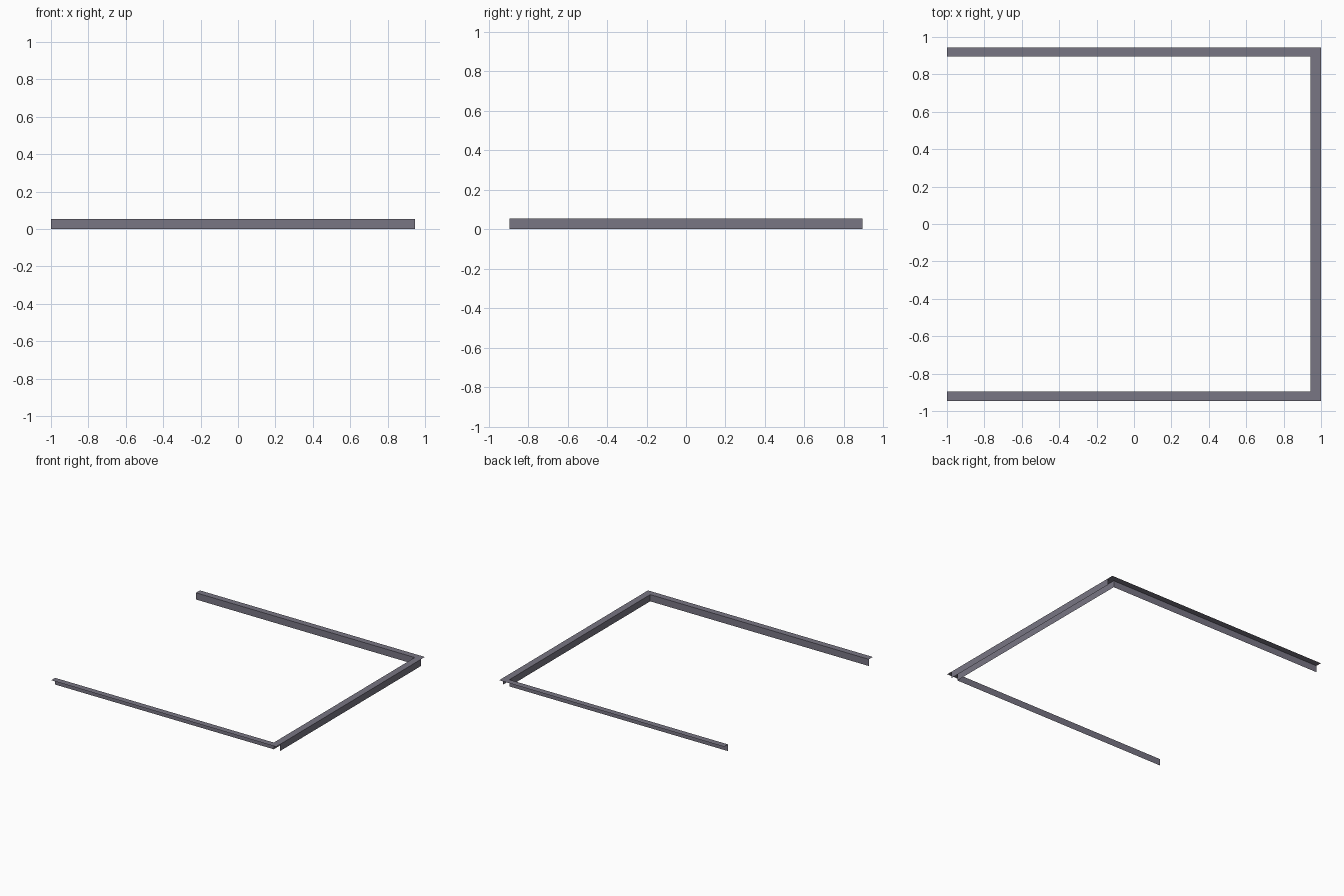
import bpy
import bmesh

if "Cube" in bpy.data.objects:
    bpy.data.objects.remove(bpy.data.objects["Cube"])

# Outer extents, inner edges and height of the thin sheet-metal rails
X0, X1, XI = -1.0, 1.0, 0.945
YO, YI, H = 0.945, 0.895, 0.054

metal = bpy.data.materials.new("grey_metal")
metal.diffuse_color = (0.19, 0.18, 0.23, 1)
metal.use_nodes = True
metal.node_tree.nodes["Principled BSDF"].inputs["Base Color"].default_value = metal.diffuse_color


def sheet(name, quads):
    """Thin single-sided sheets joined along shared edges."""
    bm = bmesh.new()
    for q in quads:
        bm.faces.new([bm.verts.new(p) for p in q])
    bmesh.ops.remove_doubles(bm, verts=bm.verts, dist=1e-5)
    me = bpy.data.meshes.new(name)
    bm.to_mesh(me)
    bm.free()
    me.materials.append(metal)
    ob = bpy.data.objects.new(name, me)
    bpy.context.collection.objects.link(ob)
    return ob


def flat(xa, xb, ya, yb):
    return [(xa, ya, H), (xb, ya, H), (xb, yb, H), (xa, yb, H)]


def wall(xa, ya, xb, yb):
    return [(xa, ya, 0), (xb, yb, 0), (xb, yb, H), (xa, ya, H)]


# Side rails: top flange with a web hanging from the inner edge
sheet("front_rail", [flat(X0, XI, -YO, -YI), wall(XI, -YI, X0, -YI)])
sheet("back_rail", [flat(X0, XI, YI, YO), wall(X0, YI, XI, YI)])

# End rail: top flange with an inner and an outer web
sheet("end_rail", [flat(XI, X1, -YO, YO),
                   wall(X1, -YI, X1, YI),
                   wall(XI, YI, XI, -YI)])
